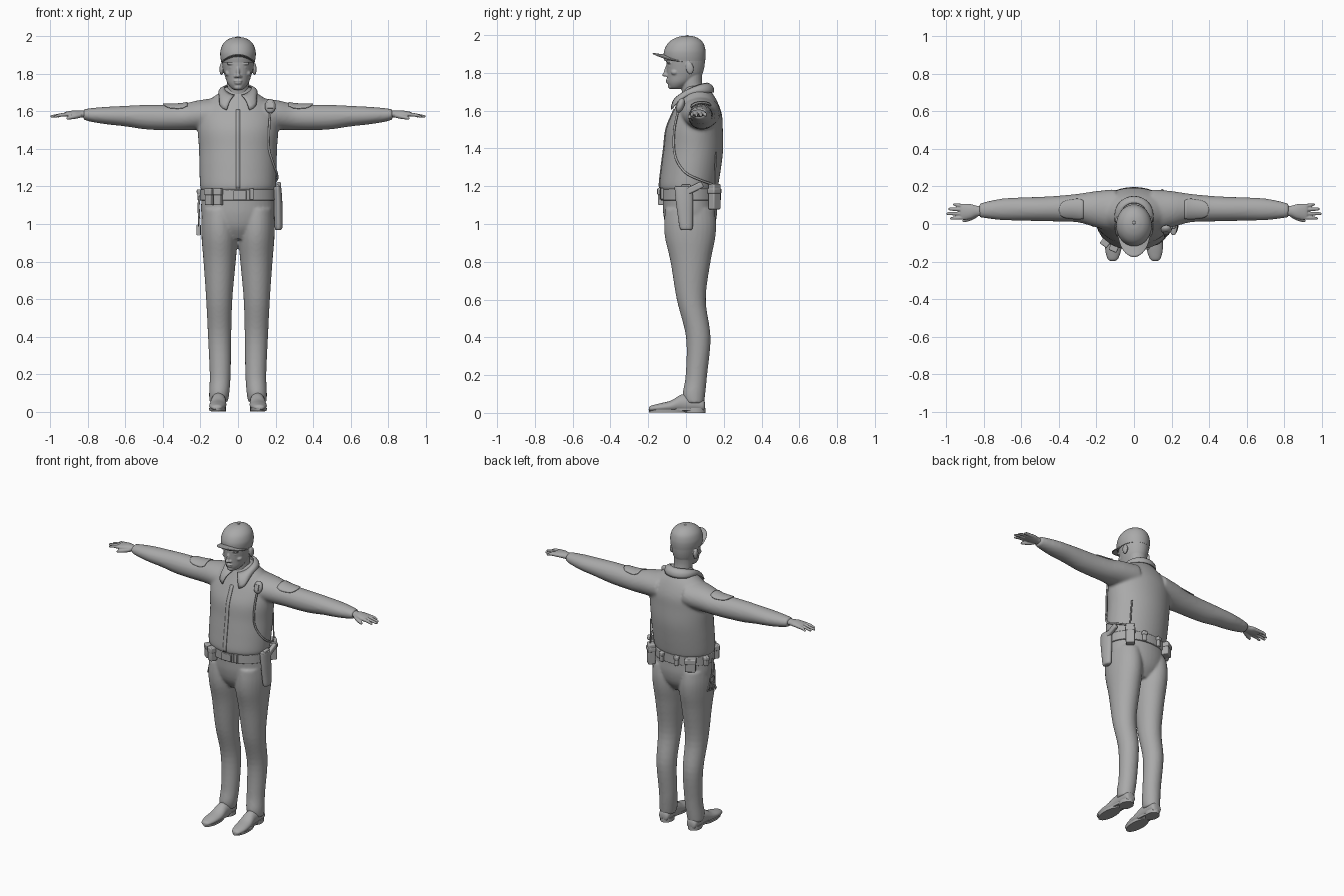
import bpy, bmesh, math
from mathutils import Matrix, Vector

grey = bpy.data.materials.new("grey")
grey.diffuse_color = (0.4, 0.4, 0.4, 1)


def spline(rows, k=5):
    """Smooth interpolation through rows of numbers."""
    out = []
    for i in range(len(rows) - 1):
        q = [rows[max(0, min(len(rows) - 1, i + d))] for d in (-1, 0, 1, 2)]
        for j in range(k):
            t = j / k
            out.append(tuple(0.5 * (2 * b + (c - a) * t + (2 * a - 5 * b + 4 * c - d) * t * t
                                    + (3 * b - a - 3 * c + d) * t ** 3) for a, b, c, d in zip(*q)))
    return out + [tuple(rows[-1])]


def at(rows, t):
    return min(spline(rows, 20), key=lambda r: abs(r[0] - t))


def loft(bm, axis, rows, s=1, n=28, k=5):
    """Elliptic sections: position on axis, two centre values, two radii."""
    rings = []
    for t, a, b, ra, rb in spline(rows, k):
        ring = []
        for i in range(n):
            c, d = a + ra * math.cos(math.tau * i / n), b + rb * math.sin(math.tau * i / n)
            x, y, z = {'X': (t, c, d), 'Y': (c, t, d), 'Z': (c, d, t)}[axis]
            ring.append(bm.verts.new((x * s, y, z)))
        rings.append(ring)
    for r0, r1 in zip(rings, rings[1:]):
        for i in range(n):
            bm.faces.new((r0[i], r0[(i + 1) % n], r1[(i + 1) % n], r1[i]))
    bm.faces.new(rings[0])
    bm.faces.new(rings[-1])


def blob(bm, centre, radii, tilt=0):
    m = Matrix.Translation(centre) @ Matrix.Rotation(tilt, 4, 'X') @ Matrix.Diagonal((*radii, 1))
    bmesh.ops.create_uvsphere(bm, u_segments=20, v_segments=12, radius=1, matrix=m)


def box(bm, centre, size, turn=0, tilt=0):
    m = (Matrix.Translation(centre) @ Matrix.Rotation(turn, 4, 'Z') @ Matrix.Rotation(tilt, 4, 'X')
         @ Matrix.Diagonal((*size, 1)))
    bmesh.ops.create_cube(bm, size=1, matrix=m)


def sheet(bm, fn, nu, nv):
    g = [[bm.verts.new(fn(i / nu, j / nv)) for j in range(nv + 1)] for i in range(nu + 1)]
    for i in range(nu):
        for j in range(nv):
            bm.faces.new((g[i][j], g[i + 1][j], g[i + 1][j + 1], g[i][j + 1]))


def finish(name, bm, voxel=0, smooth=0, bevel=0, thick=0):
    bmesh.ops.recalc_face_normals(bm, faces=bm.faces[:])
    me = bpy.data.meshes.new(name)
    bm.to_mesh(me)
    bm.free()
    me.materials.append(grey)
    ob = bpy.data.objects.new(name, me)
    bpy.context.collection.objects.link(ob)
    bpy.ops.object.select_all(action='DESELECT')
    ob.select_set(True)
    bpy.context.view_layer.objects.active = ob
    bpy.ops.object.shade_smooth_by_angle(angle=math.radians(45))
    if voxel:
        m = ob.modifiers.new("blend", 'REMESH')
        m.mode, m.voxel_size, m.use_smooth_shade = 'VOXEL', voxel, True
    if smooth:
        m = ob.modifiers.new("soften", 'SMOOTH')
        m.factor, m.iterations = 0.5, smooth
    if thick:
        m = ob.modifiers.new("thickness", 'SOLIDIFY')
        m.thickness, m.offset = thick, 0
    if bevel:
        m = ob.modifiers.new("round", 'BEVEL')
        m.width, m.segments = bevel, 3
    return ob


def cord(name, pts, r):
    cu = bpy.data.curves.new(name, 'CURVE')
    cu.dimensions, cu.bevel_depth, cu.bevel_resolution, cu.use_fill_caps = '3D', r, 2, True
    path = spline(pts, 6)
    sp = cu.splines.new('POLY')
    sp.points.add(len(path) - 1)
    for p, co in zip(sp.points, path):
        p.co = (*co, 1)
    cu.materials.append(grey)
    bpy.context.collection.objects.link(bpy.data.objects.new(name, cu))


# jacket with sleeves
torso = [(1.175, 0, .018, .192, .145), (1.2, 0, .015, .202, .155), (1.3, 0, .028, .206, .158),
         (1.4, 0, .04, .208, .157), (1.5, 0, .045, .215, .15), (1.58, 0, .058, .21, .132),
         (1.65, 0, .062, .165, .103), (1.7, 0, .058, .1, .076), (1.73, 0, .05, .07, .058)]
arm = [(.1, .075, 1.59, .11, .085), (.15, .075, 1.585, .106, .083), (.22, .08, 1.58, .093, .078),
       (.3, .085, 1.57, .076, .07), (.4, .082, 1.568, .069, .068), (.5, .08, 1.57, .065, .065),
       (.6, .08, 1.575, .062, .055), (.7, .078, 1.578, .058, .047), (.78, .075, 1.581, .046, .037),
       (.825, .072, 1.584, .037, .028)]
bm = bmesh.new()
loft(bm, 'Z', torso, n=48)
for s in (1, -1):
    loft(bm, 'X', arm, s)
finish("jacket", bm, voxel=.009, smooth=6)

# front zip strip
bm = bmesh.new()


def strip(u, v):
    r = at(torso, 1.19 + .42 * u)
    return (.022 * (v - .5), r[2] - r[4] - .002, r[0])


sheet(bm, strip, 24, 1)
finish("zip_strip", bm, thick=.006)

# shield patches on the shoulders
bm = bmesh.new()
for s in (1, -1):
    def patch(u, v):
        r = at(arm, .27 + .13 * u)
        w = .75 * min(1, .8 + u) * math.sqrt(max(0, 1 - u ** 4)) + .02
        a = -.1 + w * (2 * v - 1)
        return (s * r[0], r[1] + (r[3] + .003) * math.sin(a), r[2] + (r[4] + .003) * math.cos(a))
    sheet(bm, patch, 12, 10)
finish("shoulder_patch", bm, thick=.005)

# collar folded over, open at the front with pointed tips
bm = bmesh.new()


def collar(u, v):
    a = .28 + u * (math.tau - .56)
    f = (1 + math.cos(a)) / 2
    top = Vector((.072 * math.sin(a), .04 - .072 * math.cos(a), 1.745 - .06 * f ** 1.5))
    low = Vector(((.098 + .14 * f ** 8) * math.sin(a), .045 - (.1 + .028 * f) * math.cos(a),
                  1.695 - .095 * f ** 4))
    out = Vector((math.sin(a), -math.cos(a), .6)) * .012 * math.sin(math.pi * v)
    return top.lerp(low, v) + out


sheet(bm, collar, 40, 5)
finish("collar", bm, thick=.007)

# trousers
leg = [(.05, .104, .045, .049, .05), (.1, .1, .042, .054, .06), (.2, .095, .055, .056, .057),
       (.4, .098, .065, .062, .065), (.6, .1, .028, .07, .077), (.8, .098, .024, .086, .106),
       (.92, .098, .022, .096, .132), (1.0, .1, .022, .096, .138), (1.08, .1, .02, .09, .13)]
bm = bmesh.new()
for s in (1, -1):
    loft(bm, 'Z', leg, s)
loft(bm, 'Z', [(.92, 0, .02, .08, .085), (.98, 0, .022, .17, .125), (1.05, 0, .022, .195, .142),
               (1.12, 0, .02, .196, .143), (1.19, 0, .018, .19, .143)], n=40)
finish("trousers", bm, voxel=.008, smooth=5)

# shoes
bm = bmesh.new()
for s in (1, -1):
    loft(bm, 'Y', [(-.197, .114, .02, .012, .008), (-.185, .113, .023, .028, .015),
                   (-.14, .111, .028, .042, .022), (-.08, .107, .035, .045, .03),
                   (-.02, .104, .05, .04, .048), (.05, .103, .05, .04, .048),
                   (.09, .103, .04, .034, .035), (.1, .103, .035, .02, .02)], s)
    loft(bm, 'Z', [(.003, .11, -.1, .042, .095), (.018, .11, -.1, .044, .098)], s, k=1)
    loft(bm, 'Z', [(.0, .103, .05, .04, .052), (.025, .103, .05, .04, .052)], s, k=1)
    loft(bm, 'Z', [(.012, .106, -.03, .036, .11), (.024, .106, -.03, .036, .11)], s, k=1)
finish("shoes", bm)

# hands with four fingers and a thumb
bm = bmesh.new()
for s in (1, -1):
    loft(bm, 'X', [(.79, .07, 1.585, .026, .019), (.835, .069, 1.586, .028, .019),
                   (.87, .067, 1.587, .039, .019), (.91, .066, 1.586, .042, .014),
                   (.925, .066, 1.585, .036, .01)], s)
    for y0, y1, tip in ((.034, .03, .98), (.055, .055, 1.0), (.076, .08, .99), (.096, .104, .965)):
        loft(bm, 'X', [(.89, y0, 1.585, .011, .011), (.94, (y0 + y1) / 2, 1.582, .0095, .0095),
                       (tip - .008, y1, 1.574, .008, .007), (tip, y1, 1.573, .004, .003)], s, n=12)
    loft(bm, 'X', [(.835, .05, 1.58, .014, .013), (.87, .03, 1.572, .012, .012),
                   (.905, .018, 1.565, .009, .009), (.915, .016, 1.563, .004, .004)], s, n=12)
finish("hands", bm, voxel=.0035, smooth=3)

# head and neck with face features
bm = bmesh.new()
loft(bm, 'Z', [(1.64, 0, .045, .062, .06), (1.7, 0, .035, .058, .057), (1.76, 0, .028, .058, .056),
               (1.82, 0, .03, .06, .06)])
loft(bm, 'Z', [(1.714, 0, -.055, .02, .022), (1.725, 0, -.047, .037, .042), (1.75, 0, -.03, .056, .068),
               (1.785, 0, -.01, .069, .091), (1.82, 0, -.004, .078, .099), (1.87, 0, -.002, .085, .103),
               (1.92, 0, -.002, .083, .1), (1.97, 0, 0, .05, .06)], n=36)
blob(bm, (0, -.112, 1.79), (.013, .014, .011))
blob(bm, (0, -.102, 1.815), (.009, .013, .034), -.3)
blob(bm, (0, -.097, 1.762), (.024, .011, .006))
blob(bm, (0, -.095, 1.751), (.02, .011, .006))
blob(bm, (0, -.077, 1.729), (.024, .02, .016))
for s in (1, -1):
    blob(bm, (.013 * s, -.1, 1.787), (.009, .012, .008))
    blob(bm, (.034 * s, -.088, 1.855), (.028, .014, .008))
    blob(bm, (.033 * s, -.083, 1.835), (.015, .011, .007))
    blob(bm, (.05 * s, -.058, 1.803), (.02, .022, .016))
    blob(bm, (.088 * s, .02, 1.825), (.011, .021, .033), .15)
finish("head", bm, voxel=.004, smooth=3)

# cap with brim and button
bm = bmesh.new()
loft(bm, 'Z', [(1.862, 0, -.006, .089, .107), (1.89, 0, -.007, .094, .111), (1.92, 0, -.006, .094, .109),
               (1.955, 0, -.002, .083, .095), (1.98, 0, .002, .06, .068), (1.993, 0, .005, .032, .036),
               (1.996, 0, .006, .01, .01)], n=40)
blob(bm, (0, .007, 1.995), (.009, .009, .005))
finish("cap", bm)
bm = bmesh.new()


def brim(u, v):
    a = (2 * u - 1) * 1.45
    x, c = math.sin(a), math.cos(a)
    return (.088 * x, -.006 - .1 * c - .07 * v * c ** .7, 1.893 - .032 * x * x + .01 * v * c)


sheet(bm, brim, 28, 6)
finish("cap_brim", bm, thick=.006)

# belt and buckle
bm = bmesh.new()
loft(bm, 'Z', [(1.125, 0, .019, .203, .152), (1.185, 0, .019, .203, .152)], n=56, k=1)
finish("belt", bm, bevel=.004)
bm = bmesh.new()
box(bm, (.01, -.134, 1.155), (.07, .014, .05))
box(bm, (.072, -.125, 1.16), (.022, .022, .06), .15)
finish("buckle", bm, bevel=.004)

# belt pouches, turned to face outward
bm = bmesh.new()
for x, y, z, size in ((-.15, -.095, 1.145, (.04, .045, .09)), (-.105, -.122, 1.145, (.04, .045, .09)),
                      (-.135, .145, 1.14, (.065, .045, .085)), (-.198, .07, 1.155, (.03, .03, .06)),
                      (.06, .172, 1.155, (.025, .022, .065)), (-.05, .172, 1.155, (.025, .022, .065))):
    turn = math.atan2((y - .019) / .152 ** 2, x / .203 ** 2) - math.pi / 2
    box(bm, (x, y, z), size, turn)
    box(bm, (x, y, z + size[2] * .3), (size[0] + .006, size[1] + .006, size[2] * .4), turn)
finish("pouches", bm, bevel=.006)

# holster and pistol grip
bm = bmesh.new()
loft(bm, 'Z', [(.968, .215, .002, .012, .024), (.98, .216, .001, .02, .034), (1.04, .215, -.003, .022, .04),
               (1.12, .214, -.008, .022, .046), (1.19, .21, -.014, .021, .046), (1.2, .21, -.014, .017, .04)])
finish("holster", bm)
bm = bmesh.new()
box(bm, (.217, .045, 1.19), (.026, .095, .034), 0, .45)
box(bm, (.21, .0, 1.185), (.022, .05, .05))
finish("pistol_grip", bm, bevel=.008)

# radio, antenna, shoulder microphone and cord
bm = bmesh.new()
box(bm, (.155, .15, 1.145), (.055, .045, .135), -.75)
box(bm, (.155, .15, 1.175), (.061, .051, .03), -.75)
finish("radio", bm, bevel=.007)
cord("antenna", [(.16, .155, 1.2), (.155, .155, 1.28), (.15, .16, 1.38)], .0045)
bm = bmesh.new()
blob(bm, (.172, -.03, 1.628), (.029, .021, .04), -.35)
box(bm, (.172, -.045, 1.632), (.03, .014, .035), 0, -.35)
finish("microphone", bm)
cord("microphone_cord", [(.172, -.043, 1.595), (.166, -.062, 1.5), (.166, -.064, 1.4), (.186, -.046, 1.33),
                         (.207, .0, 1.27), (.206, .07, 1.235), (.165, .14, 1.21)], .006)

# key ring with hanging keys
cord("key_strap", [(-.203, .01, 1.15), (-.21, .015, 1.1), (-.207, .02, 1.03)], .006)
cord("key_ring", [(-.21, .02 + .024 * math.sin(i * .5236), 1.015 + .024 * math.cos(i * .5236))
                  for i in range(13)], .0035)
bm = bmesh.new()
for i, tilt in enumerate((-.4, -.1, .2, .5)):
    box(bm, (-.218 + .006 * i, .02 + .045 * math.sin(tilt), .968), (.004, .016, .055), 0, tilt)
finish("keys", bm, bevel=.001)
